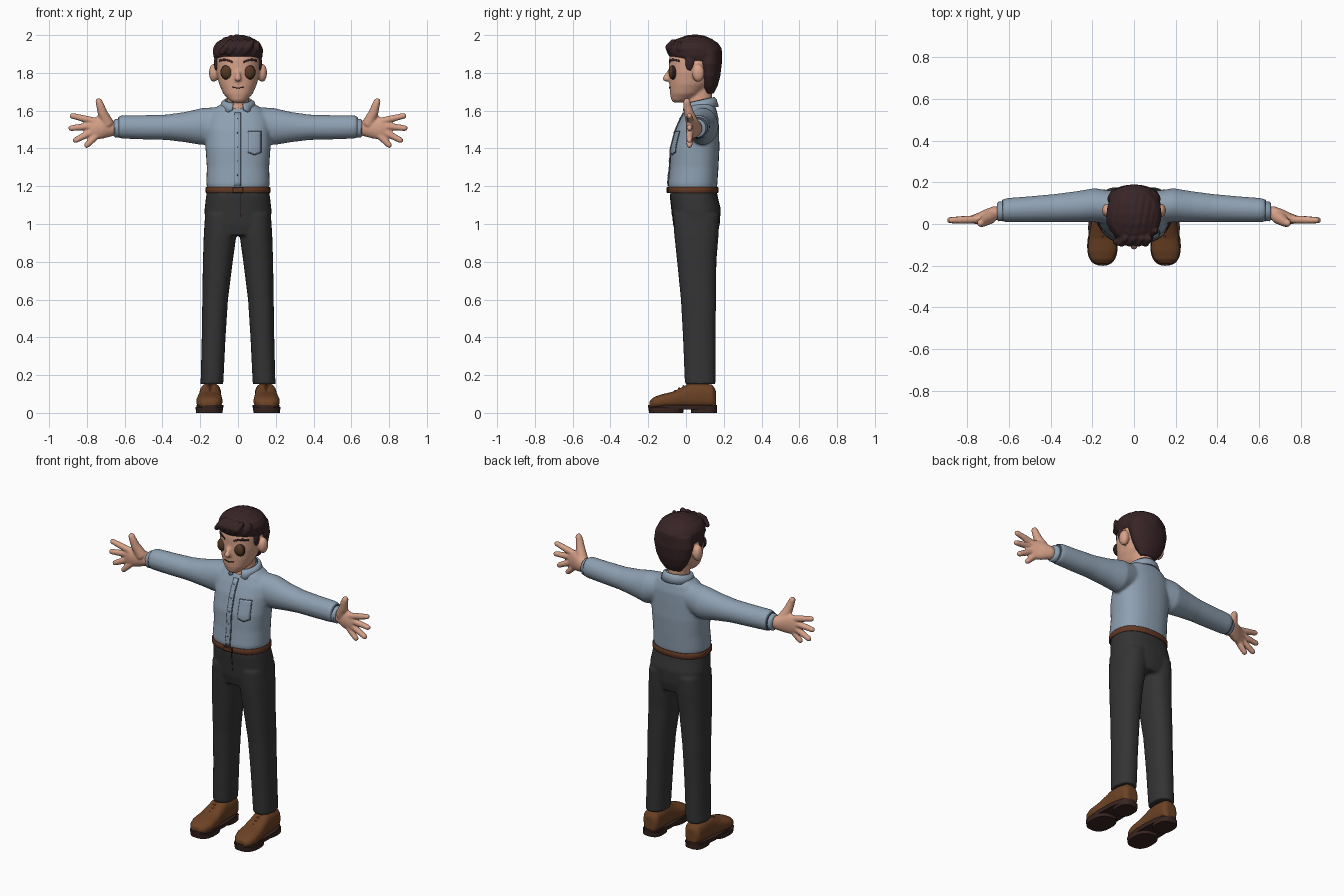
import bpy, bmesh, math
from mathutils import Vector as V
from mathutils.bvhtree import BVHTree

cube = bpy.data.objects.get("Cube")
if cube:
    bpy.data.objects.remove(cube)


def material(name, *rgb):
    m = bpy.data.materials.new(name)
    m.use_nodes = True
    m.diffuse_color = (*rgb, 1)
    m.node_tree.nodes["Principled BSDF"].inputs["Base Color"].default_value = (*rgb, 1)
    return m


SKIN = material("skin", .68, .36, .25)
SHIRT = material("shirt blue", .27, .35, .44)
SEAM = material("seam blue", .09, .12, .16)
PANTS = material("charcoal", .034, .034, .035)
HAIR = material("dark hair", .04, .018, .02)
LEATHER = material("shoe leather", .15, .055, .018)
BELT = material("belt leather", .12, .04, .018)
SOLE = material("sole", .04, .018, .014)
LENS = material("brown lens", .09, .04, .016)
DARK = material("dark line", .025, .012, .01)


def power(value, p):
    return math.copysign(abs(value) ** (2 / p), value)


def loft(bm, rings, p=2.0, n=32):
    """Closed skin through rings of (centre, half axis, half axis)."""
    loops = []
    for c, u, v in rings:
        angles = [math.tau * i / n for i in range(n)]
        loops.append([bm.verts.new(c + u * power(math.cos(a), p) + v * power(math.sin(a), p)) for a in angles])
    for a, b in zip(loops, loops[1:]):
        for i in range(n):
            j = (i + 1) % n
            bm.faces.new((a[i], a[j], b[j], b[i]))
    bm.faces.new(loops[0][::-1])
    bm.faces.new(loops[-1])


def z_loft(bm, rows, p=2.0, cx=0):
    # rows: z, half width, y centre, half depth
    loft(bm, [(V((cx, cy, z)), V((rx, 0, 0)), V((0, ry, 0))) for z, rx, cy, ry in rows], p)


def x_loft(bm, rows, p=2.0):
    # rows: x, y centre, half depth, z centre, half height
    loft(bm, [(V((x, cy, cz)), V((0, ry, 0)), V((0, 0, rz))) for x, cy, ry, cz, rz in rows], p)


def tube(bm, points, radii, ref=(0, 1, 0), n=14):
    pts = [V(p) for p in points]
    rad = list(radii)
    first, last = (pts[0] - pts[1]).normalized(), (pts[-1] - pts[-2]).normalized()
    pts = [pts[0] + first * rad[0] * .7] + pts + [pts[-1] + last * rad[-1] * .7]
    rad = [rad[0] * .55] + rad + [rad[-1] * .55]
    rings = []
    for i, (c, r) in enumerate(zip(pts, rad)):
        d = pts[min(i + 1, len(pts) - 1)] - pts[max(i - 1, 0)]
        u = d.cross(V(ref)).normalized()
        rings.append((c, u * r, d.cross(u).normalized() * r))
    loft(bm, rings, n=n)


def ball(bm, centre, size):
    made = bmesh.ops.create_uvsphere(bm, u_segments=24, v_segments=16, radius=1)["verts"]
    bmesh.ops.scale(bm, vec=size, verts=made)
    bmesh.ops.translate(bm, vec=centre, verts=made)


def finish(name, bm, mat, mirror=False, voxel=0, smooth=3, thick=0):
    bmesh.ops.recalc_face_normals(bm, faces=bm.faces)
    mesh = bpy.data.meshes.new(name)
    bm.to_mesh(mesh)
    bm.free()
    mesh.materials.append(mat)
    ob = bpy.data.objects.new(name, mesh)
    bpy.context.collection.objects.link(ob)
    bpy.ops.object.select_all(action="DESELECT")
    ob.select_set(True)
    bpy.context.view_layer.objects.active = ob
    bpy.ops.object.shade_smooth_by_angle(angle=math.radians(50))
    if thick:
        s = ob.modifiers.new("thickness", "SOLIDIFY")
        s.thickness, s.offset = thick, 0
    if mirror:
        ob.modifiers.new("mirror", "MIRROR").use_mirror_merge = False
    if voxel:
        r = ob.modifiers.new("blend", "REMESH")
        r.mode, r.voxel_size, r.use_smooth_shade = "VOXEL", voxel, True
        s = ob.modifiers.new("soften", "SMOOTH")
        s.factor, s.iterations = .5, smooth
    return ob


def plate(name, target, mat, shape, lift=.002, mirror=False, nu=8, nv=16):
    """Thin patch laid on the front of target; shape(u, v) gives x, z."""
    deps = bpy.context.evaluated_depsgraph_get()
    tree = BVHTree.FromObject(target, deps)
    bm = bmesh.new()
    grid = []
    for i in range(nu + 1):
        row = []
        for j in range(nv + 1):
            x, z = shape(i / nu, j / nv)
            hit = tree.ray_cast(V((x, -1, z)), V((0, 1, 0)))[0]
            row.append(bm.verts.new((x, (hit.y if hit else 0) - lift, z)))
        grid.append(row)
    for a, b in zip(grid, grid[1:]):
        for j in range(nv):
            bm.faces.new((a[j], b[j], b[j + 1], a[j + 1]))
    return finish(name, bm, mat, mirror, thick=.003)


def strip(x0, x1, z0, z1, drop=0):
    # rectangle with an optional pointed lower edge
    def shape(u, v):
        low = z0 - drop * (1 - abs(2 * u - 1))
        return x0 + (x1 - x0) * u, low + (z1 - low) * v
    return shape


# Head, nose, ears and neck blended together
bm = bmesh.new()
z_loft(bm, [(1.643, .025, -.04, .025), (1.655, .047, -.027, .05), (1.69, .078, -.002, .083),
            (1.74, .1, .02, .108), (1.80, .114, .035, .125), (1.87, .119, .045, .135),
            (1.92, .11, .05, .13), (1.96, .07, .05, .09)], 2.2)
z_loft(bm, [(1.57, .06, .07, .07), (1.62, .058, .068, .07), (1.75, .058, .08, .06)])
tube(bm, [(0, -.085, 1.81), (0, -.1, 1.785), (0, -.108, 1.768)], [.011, .014, .018])
for s in (-1, 1):
    ball(bm, (s * .128, .065, 1.8), (.026, .033, .048))
head = finish("head", bm, SKIN, voxel=.007)

# Eyes, brows and mouth
for name, mat, grow, y in (("eye_rims", DARK, .003, -.066), ("eye_lenses", LENS, 0, -.071)):
    bm = bmesh.new()
    ball(bm, (.059, y, 1.803), (.031 + grow, .021, .036 + grow))
    finish(name, bm, mat, mirror=True)
plate("eyebrows", head, HAIR, lambda u, v: (.03 + .07 * v, 1.852 + .012 * math.sin(v * 2.6) + .011 * u),
      mirror=True, nu=3)
plate("mouth", head, DARK, lambda u, v: (.064 * v - .032, 1.718 + .006 * (2 * v - 1) ** 2 + .005 * u), nu=2)

# Hair: cap, nape, sideburns and swept locks
bm = bmesh.new()
z_loft(bm, [(1.865, .122, .062, .128), (1.89, .131, .05, .14), (1.93, .132, .045, .144),
            (1.96, .115, .043, .125), (1.982, .075, .04, .085), (1.99, .03, .04, .04)])
z_loft(bm, [(1.69, .055, .125, .022), (1.73, .088, .125, .042), (1.78, .112, .125, .056),
            (1.85, .128, .12, .07), (1.92, .12, .115, .07)])
for s in (-1, 1):
    ball(bm, (s * .113, .02, 1.855), (.014, .025, .045))
for k in range(9):
    path = []
    for step in range(9):
        t = -1.25 + step * .32
        f = -1.05 + k * .25 + .18 * t
        path.append((.122 * math.sin(f), .045 + .138 * math.cos(f) * math.sin(t),
                     1.883 + .098 * math.cos(f) * math.cos(t)))
    tube(bm, path, [.012 + .012 * math.sin(math.pi * (i + 1) / 10) for i in range(9)], ref=(1, 0, 0))
# Quiff curls and the small side tuft
for x in (-.06, -.02, .02, .055):
    tube(bm, [(x - .03, -.085, 1.905), (x, -.09, 1.935), (x + .02, -.068, 1.967)], [.014, .021, .014])
tube(bm, [(.095, -.03, 1.93), (.105, -.035, 1.955), (.11, -.035, 1.968)], [.025, .013, .004])
finish("hair", bm, HAIR, voxel=.006, smooth=2)

# Shirt body and sleeves
bm = bmesh.new()
z_loft(bm, [(1.182, .16, .036, .126), (1.21, .168, .035, .131), (1.3, .165, .043, .129),
            (1.4, .172, .048, .129), (1.5, .172, .06, .115), (1.56, .165, .072, .1),
            (1.61, .13, .08, .08), (1.64, .08, .085, .06)], 2.4)
for s in (-1, 1):
    x_loft(bm, [(s * x, *rest) for x, *rest in (
        (.08, .08, .075, 1.535, .085), (.19, .09, .082, 1.516, .098), (.28, .083, .074, 1.513, .08),
        (.38, .077, .067, 1.512, .067), (.5, .071, .062, 1.512, .064), (.615, .066, .058, 1.514, .062),
        (.632, .065, .052, 1.513, .055))])
shirt = finish("shirt", bm, SHIRT, voxel=.009)

bm = bmesh.new()
x_loft(bm, [(.61, .062, .045, 1.508, .049), (.65, .06, .047, 1.507, .05), (.657, .06, .04, 1.507, .043)])
finish("cuffs", bm, SHIRT, mirror=True)
bm = bmesh.new()
x_loft(bm, [(.627, .065, .054, 1.512, .057), (.635, .064, .05, 1.511, .053)])
finish("cuff_seams", bm, SEAM, mirror=True)

# Folded collar, open at the throat with two points
bm = bmesh.new()
rows = []
for i in range(41):
    a = math.radians(18 + 324 * i / 40)
    near = min(a, math.tau - a)
    point = max(0, 1 - abs(near - .62) / .5)
    back = (1 - math.cos(a)) / 2
    ring = [(.068, .07, 1.638 + .032 * back), (.083, .081, 1.635 + .022 * back),
            (.094, .092 + .012 * point, 1.615 + .005 * back - .025 * point)]
    rows.append([bm.verts.new((rx * math.sin(a), .078 - ry * math.cos(a), z)) for rx, ry, z in ring])
for a, b in zip(rows, rows[1:]):
    for j in range(2):
        bm.faces.new((a[j], b[j], b[j + 1], a[j + 1]))
finish("collar", bm, SHIRT, thick=.008)

# Placket, pocket and buttons
plate("placket_seam", shirt, SEAM, strip(-.019, .015, 1.2, 1.59))
plate("placket", shirt, SHIRT, strip(-.016, .011, 1.2, 1.59), .004)
plate("pocket_seam", shirt, SEAM, strip(.052, .123, 1.378, 1.492, .014))
plate("pocket", shirt, SHIRT, strip(.056, .119, 1.382, 1.488, .013), .004)
for k in range(5):
    plate("button", shirt, SEAM, strip(-.006, 0, 1.255 + k * .075, 1.261 + k * .075), .006, nu=2, nv=2)

# Trousers: two legs blended into the hips
bm = bmesh.new()
z_loft(bm, [(.94, .13, .055, .11), (1.0, .176, .055, .124), (1.08, .177, .054, .13),
            (1.14, .17, .043, .126), (1.18, .164, .04, .122)], 2.4)
for s in (-1, 1):
    z_loft(bm, [(.152, .061, .075, .081), (.17, .061, .075, .081)], 2.3, s * .138)
    loft(bm, [(V((s * cx, cy, z)), V((rx, 0, 0)), V((0, ry, 0))) for z, cx, rx, cy, ry in (
        (.152, .138, .06, .075, .081), (.4, .129, .063, .07, .086), (.6, .121, .068, .066, .093),
        (.8, .107, .079, .057, .104), (.95, .094, .087, .055, .118), (1.05, .088, .086, .055, .122))], 2.3)
trousers = finish("trousers", bm, PANTS, voxel=.009)
plate("fly_seam", trousers, DARK, strip(.012, .015, 1.04, 1.16), .001, nu=2)

# Belt with buckle
bm = bmesh.new()
z_loft(bm, [(1.163, .168, .037, .131), (1.168, .172, .037, .135), (1.192, .172, .037, .135),
            (1.197, .168, .037, .131)], 2.4)
belt = finish("belt", bm, BELT)
plate("buckle", belt, DARK, strip(-.03, .03, 1.164, 1.196), .003)
plate("buckle_inset", belt, BELT, strip(-.024, .024, 1.17, 1.19), .005)

# Hands: palm, four fingers and thumb
bm = bmesh.new()
x_loft(bm, [(.64, .056, .03, 1.507, .036), (.675, .05, .035, 1.507, .044), (.715, .036, .034, 1.51, .058),
            (.75, .026, .027, 1.508, .06), (.785, .021, .018, 1.505, .05)])
for base, tip in (((.76, 1.545), (.88, 1.573)), ((.77, 1.52), (.887, 1.507)),
                  ((.77, 1.49), (.863, 1.442)), ((.75, 1.468), (.803, 1.415))):
    mid = ((base[0] + tip[0]) / 2, (base[1] + tip[1]) / 2)
    tube(bm, [(base[0], .022, base[1]), (mid[0], .02, mid[1]), (tip[0], .018, tip[1])], [.019, .018, .015])
tube(bm, [(.69, .035, 1.53), (.718, .015, 1.59), (.73, .006, 1.63), (.738, .004, 1.652)],
     [.034, .026, .021, .018])
finish("hands", bm, SKIN, mirror=True, voxel=.006, smooth=2)

# Shoe uppers, lofted from heel to toe
bm = bmesh.new()
loft(bm, [(V((.148 - .03 * y, y, top / 2 + .012)), V((w, 0, 0)), V((0, 0, top / 2 - .012))) for y, w, top in (
    (.158, .035, .12), (.14, .052, .15), (.08, .057, .158), (.02, .057, .157), (-.02, .06, .137),
    (-.07, .067, .112), (-.13, .07, .098), (-.17, .058, .084), (-.193, .032, .064))], 2.6)
finish("shoes", bm, LEATHER, mirror=True, voxel=.007)

# Soles: welt, forefoot tread and heel block
bm = bmesh.new()
z_loft(bm, [(.018, .068, -.018, .178), (.03, .071, -.018, .183), (.042, .071, -.018, .182)], 2.5, .149)
z_loft(bm, [(0, .07, -.105, .09), (.03, .073, -.105, .095)], 2.5, .152)
z_loft(bm, [(0, .058, .095, .068), (.03, .06, .095, .07)], 2.8, .146)
finish("soles", bm, SOLE, mirror=True)

# Laces and ankle trim
bm = bmesh.new()
for k in range(4):
    y, z = .012 - k * .022, .152 - k * .0125
    tube(bm, [(.118, y, z - .012), (.149, y - .004, z + .001), (.18, y, z - .012)], [.005, .006, .005])
finish("laces", bm, BELT, mirror=True)
